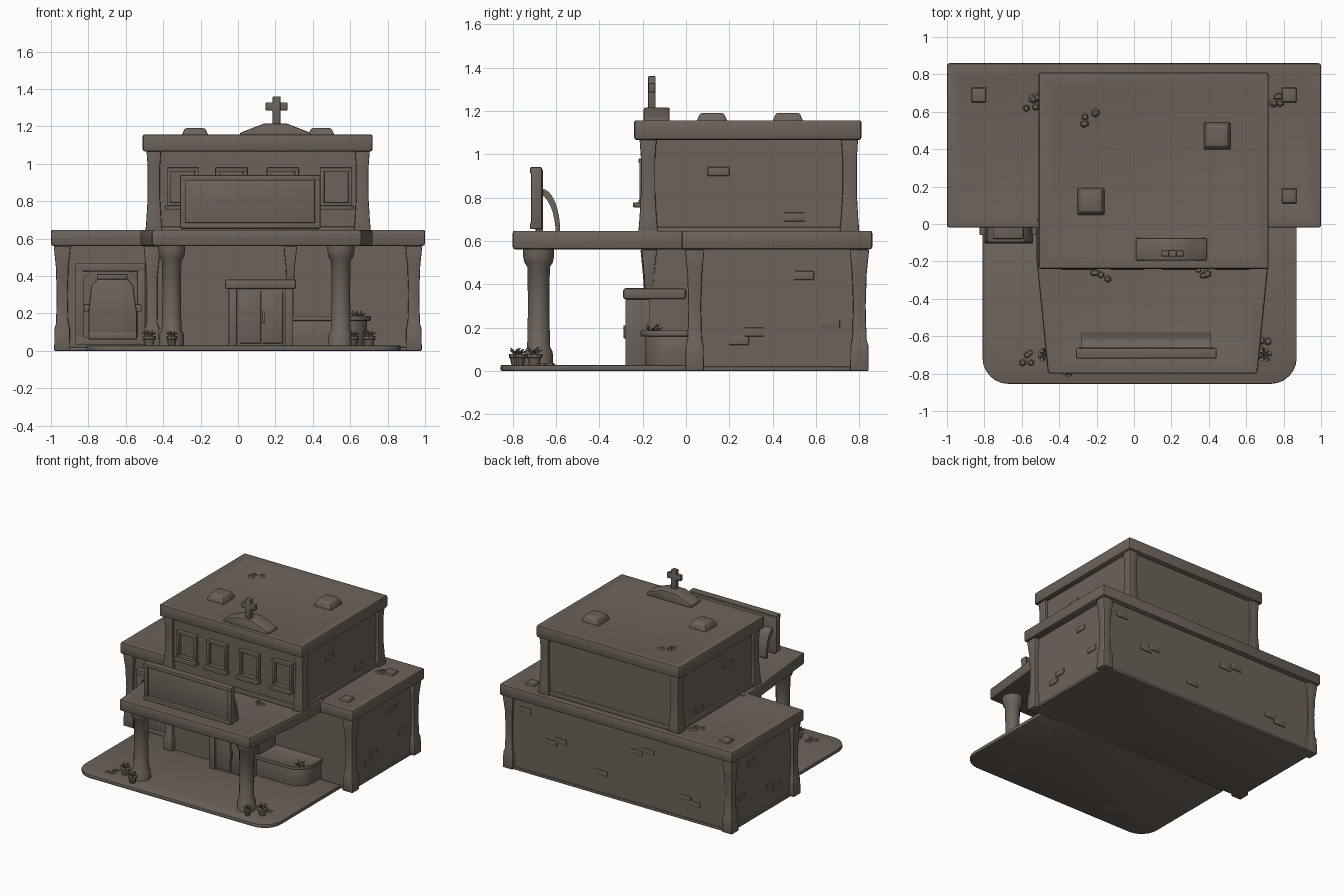
import bpy, bmesh, math, random
from mathutils import Vector, Matrix

if "Cube" in bpy.data.objects:
    bpy.data.objects.remove(bpy.data.objects["Cube"])

random.seed(4)
stone = bpy.data.materials.new("weathered stone brown")
stone.diffuse_color = (0.15, 0.125, 0.105, 1)
stone.use_nodes = True
stone.node_tree.nodes["Principled BSDF"].inputs["Base Color"].default_value = stone.diffuse_color


def finish(bm, name, bevel=0.0):
    bmesh.ops.recalc_face_normals(bm, faces=bm.faces)
    if bevel:
        edges = [e for e in bm.edges if len(e.link_faces) == 2 and e.calc_face_angle() > 0.5]
        bmesh.ops.bevel(bm, geom=edges, offset=bevel, segments=2, profile=0.5,
                        affect='EDGES', clamp_overlap=True)
    me = bpy.data.meshes.new(name)
    bm.to_mesh(me)
    bm.free()
    me.materials.append(stone)
    ob = bpy.data.objects.new(name, me)
    bpy.context.collection.objects.link(ob)
    return ob


def prism(name, pts, lo, hi, axis='z', bevel=0.0, rim=0.0, drop=0.0):
    """Extrude a 2D outline along an axis; rim/drop sink the top inside a border."""
    place = {'z': lambda a, b, t: (a, b, t), 'y': lambda a, b, t: (a, t, b),
             'x': lambda a, b, t: (t, a, b)}[axis]
    bm = bmesh.new()
    low = [bm.verts.new(place(a, b, lo)) for a, b in pts]
    high = [bm.verts.new(place(a, b, hi)) for a, b in pts]
    bm.faces.new(low[::-1])
    top = bm.faces.new(high)
    n = len(pts)
    for i in range(n):
        bm.faces.new((low[i], low[(i + 1) % n], high[(i + 1) % n], high[i]))
    bmesh.ops.recalc_face_normals(bm, faces=bm.faces)
    if rim:
        bmesh.ops.inset_region(bm, faces=[top], thickness=rim, use_even_offset=True)
        for v in top.verts:
            v.co.z -= drop
    return finish(bm, name, bevel)


def box(name, x0, x1, y0, y1, z0, z1, bevel=0.0, **kw):
    return prism(name, [(x0, y0), (x1, y0), (x1, y1), (x0, y1)], z0, z1, 'z', bevel, **kw)


def loft(name, x, y, rows, sides, bevel=0.0):
    """Stack of rings (z, radius); four sides gives a square post."""
    bm = bmesh.new()
    rings = []
    for z, r in rows:
        if sides == 4:
            r *= math.sqrt(2)
        rings.append([bm.verts.new((x + r * math.cos(math.tau * (i + .5) / sides),
                                    y + r * math.sin(math.tau * (i + .5) / sides), z))
                      for i in range(sides)])
    for a, b in zip(rings, rings[1:]):
        for i in range(sides):
            j = (i + 1) % sides
            bm.faces.new((a[i], a[j], b[j], b[i]))
    bm.faces.new(rings[0][::-1])
    bm.faces.new(rings[-1])
    return finish(bm, name, bevel)


def frame(name, x0, x1, z0, z1, w, y0, y1):
    box(name + "_left", x0, x0 + w, y0, y1, z0, z1, .005)
    box(name + "_right", x1 - w, x1, y0, y1, z0, z1, .005)
    box(name + "_top", x0, x1, y0 - .004, y1, z1 - w, z1, .005)
    box(name + "_bottom", x0, x1, y0 - .004, y1, z0, z0 + w, .005)


# Ground slab with rounded front corners
pts = [(0.87, 0.02), (-0.81, 0.02)]
for cx, a0 in ((-0.67, 180), (0.73, 270)):
    pts += [(cx + .14 * math.cos(math.radians(a0 + 15 * i)),
             -.715 + .14 * math.sin(math.radians(a0 + 15 * i))) for i in range(7)]
prism("ground_slab", pts, 0, 0.028, bevel=.006)

# Lower storey
box("lower_walls", -0.945, 0.945, 0.03, 0.82, 0, 0.6)
for x in (-.94, .94):
    for y in (.04, .80):
        loft("lower_corner_post", x, y, [(0, .043), (.12, .041), (.145, .033), (.3, .029),
                                         (.45, .034), (.56, .045)], 4, .006)
box("lower_skirting", -.955, .955, .02, .83, 0, .02, .004)
box("lower_parapet", -1, 1, -.02, .86, .56, .65, .014, rim=.08, drop=.02)

# Centre bay under the canopy
box("centre_bay", -.49, .30, -.17, .05, 0, .58)
loft("bay_post", -.46, -.165, [(0, .04), (.12, .038), (.15, .028), (.4, .03), (.56, .045)], 4, .006)
loft("bay_post", .28, -.17, [(.36, .02), (.45, .024), (.56, .036)], 4, .005)

# Upper storey
box("upper_walls", -.465, .68, -.19, .77, .6, 1.08)
for x in (-.45, .665):
    for y in (-.175, .755):
        loft("upper_corner_post", x, y, [(.63, .046), (.7, .04), (.82, .033), (.98, .033),
                                         (1.08, .04)], 4, .006)
box("upper_skirting", -.48, .695, -.205, .785, .63, .665, .008)
box("upper_parapet", -.51, .72, -.24, .81, 1.065, 1.16, .014, rim=.08, drop=.02)

# Upper windows with frames and sills
for cx in (-.295, -.035, .24, .525):
    frame("upper_window", cx - .085, cx + .085, .77, .98, .022, -.215, -.18)
    box("window_sill", cx - .095, cx + .095, -.245, -.18, .755, .777, .006)

# Porch canopy and columns
prism("porch_canopy", [(-.46, -.8), (.66, -.8), (.72, -.2), (.72, .03), (-.52, .03), (-.52, -.2)],
      .56, .65, bevel=.014, rim=.065, drop=.018)
for x in (-.355, .55):
    loft("porch_column", x, -.68, [(0, .07), (.09, .066), (.11, .054), (.3, .05), (.48, .053),
                                   (.5, .067), (.53, .073), (.57, .073)], 16)

# Blank sign board on the canopy with a curved back support
box("sign_board", -.30, .43, -.695, -.66, .645, .93, .006)
frame("sign_frame", -.31, .44, .655, .94, .03, -.715, -.665)
arc = [(-.665 + .085 * math.sin(t), .64 + .20 * math.cos(t)) for t in
       [math.pi / 2 * i / 8 for i in range(9)]]
inner = [(y - .02, z - .022) for y, z in arc[::-1]]
prism("sign_support", arc + inner, -.28, .41, 'x')

# Entrance with double doors
box("entrance_body", -.05, .29, -.265, 0, 0, .35, .006)
box("entrance_roof", -.07, .31, -.29, 0, .33, .382, .012)
for x in (-.05, .25):
    box("entrance_jamb", x, x + .045, -.28, -.2, 0, .34, .006)
for x in (.01, .128):
    box("door_leaf", x, x + .112, -.274, -.26, .04, .32, .004)
box("door_handle", .131, .145, -.288, -.27, .15, .21, .003)

# Planter to the right of the entrance, with rounded end
out = [(.28, .04), (.28, -.19), (.57, -.19)]
out += [(.57 + .12 * math.sin(t), -.07 - .12 * math.cos(t)) for t in
        [math.pi / 10 * i for i in range(1, 6)]] + [(.69, .04)]
prism("planter_body", out, 0, .165, bevel=.005)
rim = [(.28, .04), (.28, -.21), (.58, -.21)]
rim += [(.58 + .13 * math.sin(t), -.08 - .13 * math.cos(t)) for t in
        [math.pi / 10 * i for i in range(1, 6)]] + [(.71, .04)]
prism("planter_rim", rim, .16, .188, bevel=.006, rim=.035, drop=.014)


def plant(x, y, z, s):
    for i in range(7):
        a = math.tau * i / 7
        bm = bmesh.new()
        bmesh.ops.create_cone(bm, cap_ends=True, segments=5, radius1=.012 * s, radius2=.002,
                              depth=.055 * s)
        tilt = Vector((math.cos(a), math.sin(a), 1.1 if i % 2 else .5)).normalized()
        m = Matrix.Translation(Vector((x, y, z)) + tilt * .022 * s) @ \
            tilt.to_track_quat('Z', 'Y').to_matrix().to_4x4()
        bmesh.ops.transform(bm, matrix=m, verts=bm.verts)
        finish(bm, "plant_leaf")


plant(.64, -.15, .178, 1.0)
for x, y, s in ((-.475, -.70, 1), (-.355, -.785, .85), (.70, -.70, 1), (.62, -.765, .7)):
    loft("plant_pot", x, y, [(.02, .022 * s), (.06, .032 * s), (.062, .038 * s), (.078, .038 * s)], 10)
    plant(x, y, .078, .9 * s)

# Left alcove frame and the cabinet standing in it
frame("alcove_frame", -.87, -.495, .03, .47, .045, -.005, .04)
for x, w in ((-.83, 1), (-.535, -1)):
    prism("alcove_corner", [(x, .43), (x + w * .05, .43), (x, .38)], -.003, .04, 'y')
prism("cabinet", [(-.80, .06), (-.54, .06), (-.54, .20), (-.56, .35), (-.59, .385),
                  (-.75, .385), (-.785, .35), (-.80, .20)], -.10, .04, 'y', .01)
box("cabinet_cap", -.755, -.59, -.08, .04, .38, .41, .008)
box("cabinet_base", -.80, -.54, -.105, .04, .06, .10, .008)
for x in (-.825, -.55):
    box("cabinet_handle", x, x + .035, -.06, .02, .21, .25, .005)

# Roof pediment and cross
prism("roof_pediment", [(.01, 1.14), (.39, 1.14), (.39, 1.165), (.30, 1.20), (.26, 1.215),
                        (.14, 1.215), (.10, 1.20), (.01, 1.165)], -.195, -.075, 'y', .008)
box("cross_post", .185, .227, -.175, -.14, 1.2, 1.36, .004)
box("cross_bar", .148, .264, -.173, -.142, 1.285, 1.328, .004)

# Roof vents, tapered
for x, y in ((.445, .47), (-.23, .12)):
    loft("roof_vent", x, y, [(1.13, .073), (1.155, .07), (1.19, .054)], 4, .008)
for x, y in ((-.83, .69), (.83, .69), (.83, .15)):
    loft("low_roof_patch", x, y, [(.62, .042), (.645, .036)], 4, .004)

# Loose rubble on the roofs
for cx, cy, z in ((-.24, .57, 1.142), (-.55, .65, .632), (.75, .68, .632), (.36, -.27, .632),
                  (-.18, -.27, .632), (-.56, -.72, .026), (.7, -.66, .026)):
    for i in range(4):
        x, y = cx + random.uniform(-.04, .04), cy + random.uniform(-.04, .04)
        loft("rubble", x, y, [(z - .005, random.uniform(.018, .03)), (z + .01, .012)], 6)

# Exposed brick patches on sides and back
for x, z in ((-.7, .12), (-.62, .15), (-.3, .42), (-.2, .39), (.1, .15), (.45, .3), (.53, .27), (.75, .46)):
    box("back_brick", x, x + .1, .815, .827, z, z + .04, .003)
for s in (-1, 1):
    for y, z in ((.2, .12), (.27, .16), (.5, .42), (.62, .2)):
        xs = sorted((s * .94, s * .952))
        box("side_brick", xs[0], xs[1], y, y + .09, z, z + .04, .003)
    x = -.465 if s < 0 else .68
    for y, z in ((.45, .69), (.1, .9)):
        box("upper_brick", x - .007, x + .007, y, y + .1, z, z + .04, .003)

# Smooth shading with sharp edges kept
for ob in bpy.context.scene.objects:
    ob.select_set(True)
    bpy.context.view_layer.objects.active = ob
bpy.ops.object.shade_smooth_by_angle(angle=math.radians(35))
